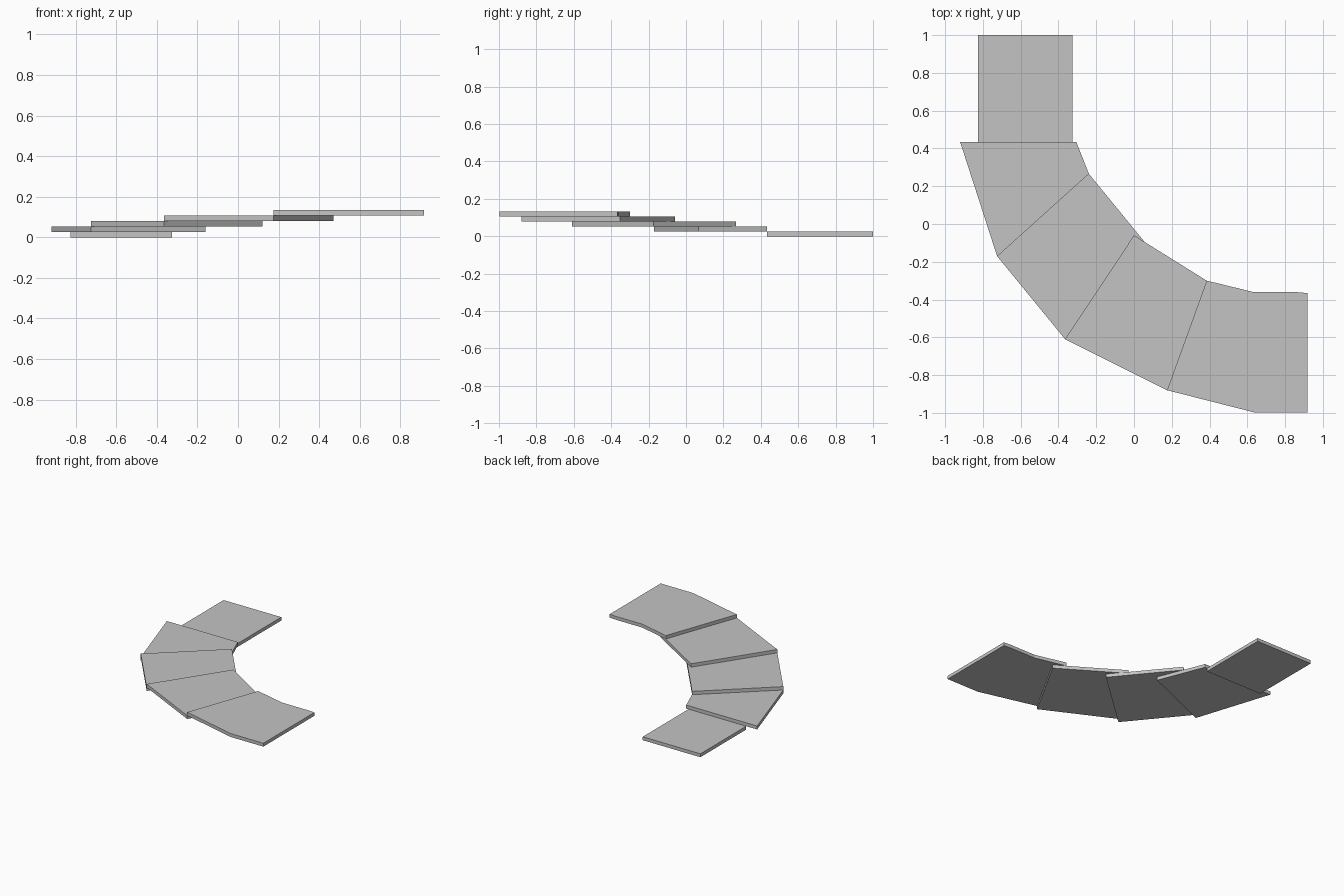
import bpy
import bmesh

cube = bpy.data.objects.get("Cube")
if cube:
    bpy.data.objects.remove(cube, do_unlink=True)

STEP = 0.0267  # rise and thickness of each tread

stone = bpy.data.materials.new("light_grey")
stone.use_nodes = True
colour = (0.55, 0.55, 0.55, 1)
stone.diffuse_color = colour
stone.node_tree.nodes["Principled BSDF"].inputs["Base Color"].default_value = colour


def slab(name, outline, level):
    """Extrude a plan outline into one flat tread at its level."""
    bm = bmesh.new()
    face = bm.faces.new([bm.verts.new((x, y, level * STEP)) for x, y in outline])
    top = bmesh.ops.extrude_face_region(bm, geom=[face])["geom"]
    verts = [v for v in top if isinstance(v, bmesh.types.BMVert)]
    bmesh.ops.translate(bm, verts=verts, vec=(0, 0, STEP))
    bmesh.ops.recalc_face_normals(bm, faces=bm.faces)
    mesh = bpy.data.meshes.new(name)
    bm.to_mesh(mesh)
    bm.free()
    mesh.materials.append(stone)
    bpy.context.collection.objects.link(bpy.data.objects.new(name, mesh))


# Plan outlines of the curving flight, lowest first
treads = {
    "bottom_step": [(-0.825, 0.432), (-0.325, 0.432), (-0.325, 1), (-0.825, 1)],
    "second_step": [(-0.92, 0.433), (-0.725, -0.17), (-0.16, 0.068), (-0.305, 0.433)],
    "third_step": [(-0.725, -0.17), (-0.365, -0.61), (0.12, -0.173), (-0.24, 0.267)],
    "fourth_step": [(-0.365, -0.61), (0.175, -0.88), (0.47, -0.353), (0, -0.06)],
    "top_landing": [(0.175, -0.88), (0.635, -0.997), (0.918, -0.997), (0.918, -0.366),
                    (0.865, -0.361), (0.635, -0.361), (0.385, -0.3)],
}
for level, (name, outline) in enumerate(treads.items()):
    slab(name, outline, level)
